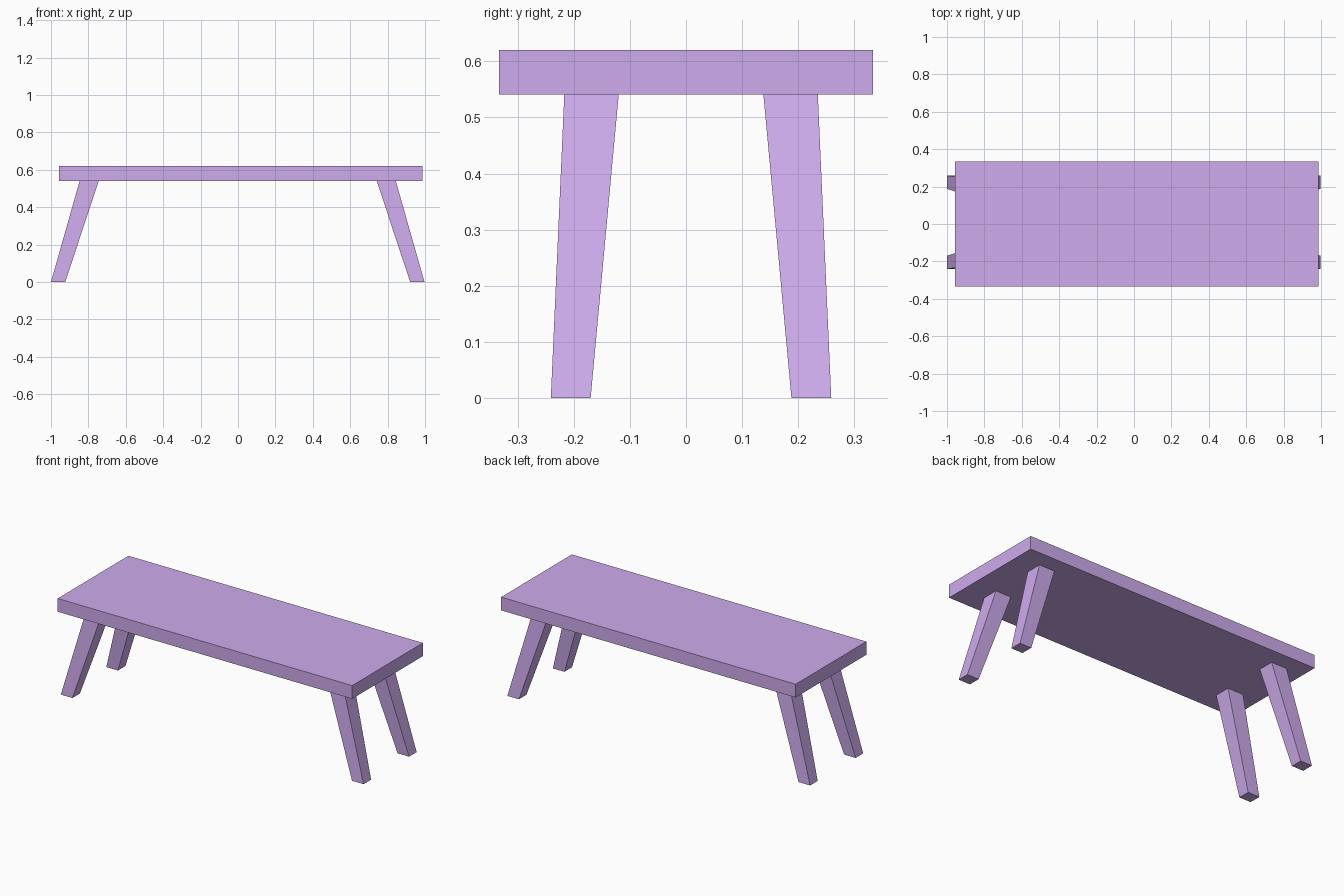
import bpy
import bmesh

if "Cube" in bpy.data.objects:
    bpy.data.objects.remove(bpy.data.objects["Cube"])

purple = bpy.data.materials.new("purple_paint")
purple.diffuse_color = (0.62, 0.41, 0.85, 1.0)
purple.use_nodes = True
purple.node_tree.nodes["Principled BSDF"].inputs["Base Color"].default_value = purple.diffuse_color


def tapered_block(name, bottom, top, z0, z1):
    """Box between two (x0, x1, y0, y1) rectangles at heights z0 and z1."""
    bm = bmesh.new()
    rings = []
    for (x0, x1, y0, y1), z in ((bottom, z0), (top, z1)):
        corners = ((x0, y0), (x1, y0), (x1, y1), (x0, y1))
        rings.append([bm.verts.new((x, y, z)) for x, y in corners])
    low, high = rings
    bm.faces.new(low[::-1])
    bm.faces.new(high)
    for i in range(4):
        j = (i + 1) % 4
        bm.faces.new((low[i], low[j], high[j], high[i]))
    bmesh.ops.recalc_face_normals(bm, faces=bm.faces)
    mesh = bpy.data.meshes.new(name)
    bm.to_mesh(mesh)
    bm.free()
    mesh.materials.append(purple)
    obj = bpy.data.objects.new(name, mesh)
    bpy.context.collection.objects.link(obj)
    return obj


# Flat bench top
SEAT = (-0.956, 0.986, -0.333, 0.333)
tapered_block("seat", SEAT, SEAT, 0.541, 0.62)

# Four splayed legs, wider at the top, mirrored about a slightly offset centre
CX, CY = -0.0015, 0.009
FOOT = (0.922, 0.9985, 0.179, 0.25)
HEAD = (0.743, 0.845, 0.129, 0.226)


def mirrored(rect, sx, sy):
    xs = sorted(CX + sx * v for v in rect[:2])
    ys = sorted(CY + sy * v for v in rect[2:])
    return (*xs, *ys)


for side, sx in (("left", -1), ("right", 1)):
    for end, sy in (("front", -1), ("back", 1)):
        tapered_block(f"{end}_{side}_leg", mirrored(FOOT, sx, sy),
                      mirrored(HEAD, sx, sy), 0.0, 0.541)
